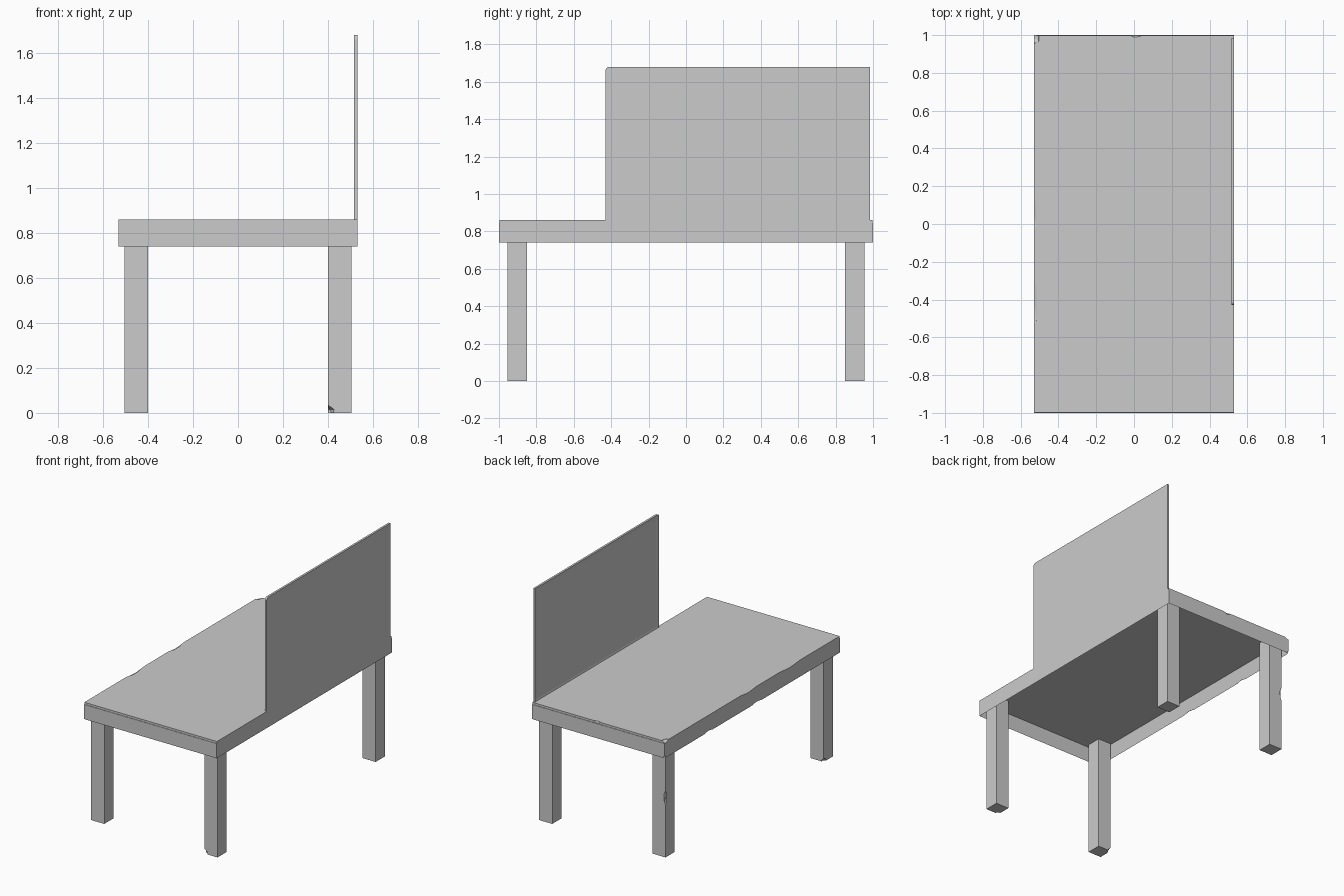
import bpy, bmesh
from mathutils import Matrix, Vector

if "Cube" in bpy.data.objects:
    bpy.data.objects.remove(bpy.data.objects["Cube"])


def mesh_object(name, bm):
    bmesh.ops.recalc_face_normals(bm, faces=bm.faces)
    me = bpy.data.meshes.new(name)
    bm.to_mesh(me)
    bm.free()
    ob = bpy.data.objects.new(name, me)
    bpy.context.collection.objects.link(ob)
    return ob


def box_bm(lo, hi):
    lo, hi = Vector(lo), Vector(hi)
    bm = bmesh.new()
    bmesh.ops.create_cube(bm, size=1, matrix=Matrix.Translation((lo + hi) / 2)
                          @ Matrix.Diagonal((*(hi - lo), 1)))
    return bm


def face_towards(bm, direction):
    bm.normal_update()
    return max(bm.faces, key=lambda f: f.normal.dot(Vector(direction)))


def chip(ob, chips):
    """Knock worn chips out of a part: each is (centre, half sizes)."""
    for i, (loc, size) in enumerate(chips):
        bm = bmesh.new()
        bmesh.ops.create_icosphere(bm, subdivisions=1, radius=1,
                                   matrix=Matrix.Translation(loc) @ Matrix.Diagonal((*size, 1)))
        cutter = mesh_object(f"chip_cutter_{ob.name}_{i}", bm)
        cutter.hide_render = True
        cutter.hide_set(True)
        mod = ob.modifiers.new("chip", 'BOOLEAN')
        mod.operation, mod.solver, mod.object = 'DIFFERENCE', 'EXACT', cutter


# Table top slab
top = mesh_object("table_top", box_bm((-.53, -.997, .845), (.53, .997, .86)))
chip(top, [((-.53, .05, .868), (.02, .12, .018)), ((-.53, -.42, .868), (.022, .16, .018)),
           ((-.53, .99, .868), (.035, .045, .022)), ((.01, 1.0, .865), (.035, .012, .02))])

# Apron: box with its underside inset and pushed up to leave a hollow frame
bm = box_bm((-.53, -1, .74), (.53, 1, .845))
under = face_towards(bm, (0, 0, -1))
bmesh.ops.inset_region(bm, faces=[under], thickness=.025)
bmesh.ops.translate(bm, verts=under.verts, vec=(0, 0, .1))
apron = mesh_object("apron", bm)
chip(apron, [((-.53, .5, .737), (.012, .05, .012)), ((-.53, -.05, .737), (.012, .06, .012)),
             ((-.535, 1.005, .735), (.02, .02, .03))])

# Four square legs, some of them chipped
leg_chips = {
    "back_left_leg": [((-.508, .958, .43), (.018, .018, .06))],
    "front_right_leg": [((.40, -.955, 0), (.03, .025, .035))],
    "front_left_leg": [((-.505, -.855, 0), (.02, .03, .025))],
}
for side, sx in (("left", -1), ("right", 1)):
    for end, sy in (("front", -1), ("back", 1)):
        x, y = .4525 * sx, .9025 * sy
        leg = mesh_object(f"{end}_{side}_leg",
                          box_bm((x - .0525, y - .0525, 0), (x + .0525, y + .0525, .842)))
        chip(leg, leg_chips.get(leg.name, []))

# Upright screen: thin panel, softened top front corner, recessed inner face
bm = box_bm((.515, -.43, .85), (.53, .985, 1.68))
corner = [e for e in bm.edges if all(v.co.y < 0 and v.co.z > 1 for v in e.verts)]
bmesh.ops.bevel(bm, geom=corner, offset=.02, segments=4, profile=.5, affect='EDGES')
inner = face_towards(bm, (-1, 0, 0))
bmesh.ops.inset_region(bm, faces=[inner], thickness=.03)
bmesh.ops.translate(bm, verts=inner.verts, vec=(.006, 0, 0))
mesh_object("screen", bm)
